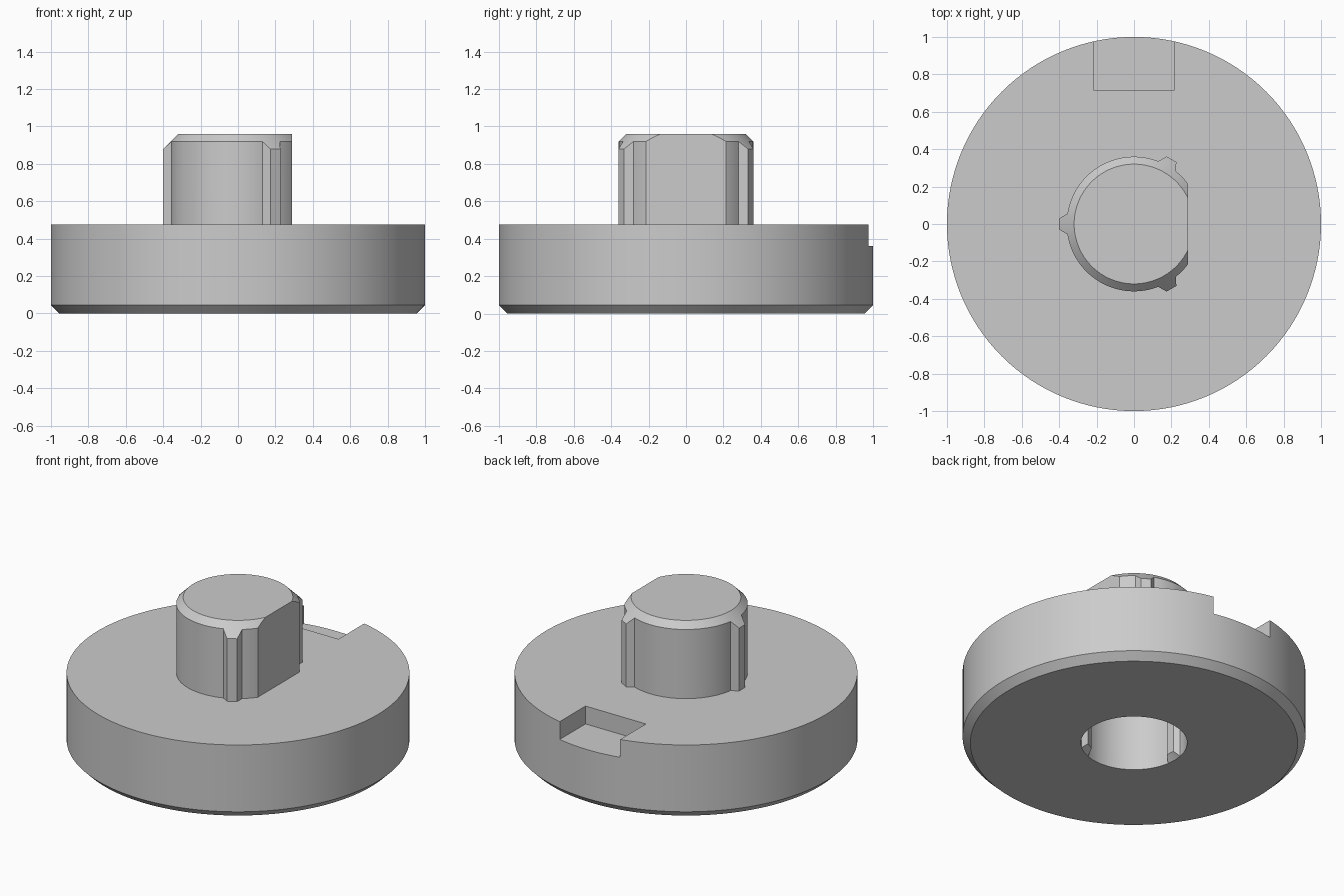
import bpy
import bmesh
from math import sin, cos, pi, radians, sqrt

RIB_ANGLES = [radians(a) for a in (60, 180, 300)]
SEGMENTS = 128

if "Cube" in bpy.data.objects:
    bpy.data.objects.remove(bpy.data.objects["Cube"], do_unlink=True)

grey = bpy.data.materials.new("light_grey")
grey.use_nodes = True
grey.diffuse_color = (0.6, 0.6, 0.6, 1)
grey.node_tree.nodes["Principled BSDF"].inputs["Base Color"].default_value = grey.diffuse_color


def make_object(name, bm):
    bmesh.ops.remove_doubles(bm, verts=bm.verts, dist=1e-5)
    bmesh.ops.recalc_face_normals(bm, faces=bm.faces)
    mesh = bpy.data.meshes.new(name)
    bm.to_mesh(mesh)
    bm.free()
    mesh.materials.append(grey)
    obj = bpy.data.objects.new(name, mesh)
    bpy.context.collection.objects.link(obj)
    return obj


def turned(name, profile):
    """Stack of circles (radius, height), bridged and capped."""
    bm = bmesh.new()
    rings = [[bm.verts.new((r * cos(2 * pi * i / SEGMENTS), r * sin(2 * pi * i / SEGMENTS), z))
              for i in range(SEGMENTS)] for r, z in profile]
    for low, high in zip(rings, rings[1:]):
        for i in range(SEGMENTS):
            j = (i + 1) % SEGMENTS
            bm.faces.new((low[i], low[j], high[j], high[i]))
    bm.faces.new(rings[0])
    bm.faces.new(rings[-1])
    return make_object(name, bm)


def ribbed_prism(name, radius, tip, bottom, top):
    """Extruded circle with three tapered ribs, outward or inward."""
    base_half, tip_half = 0.055, 0.03
    along = sqrt(radius ** 2 - base_half ** 2)
    gap = pi / 3 - base_half / radius
    outline = []
    for a in RIB_ANGLES:
        for u, v in ((along, -base_half), (tip, -tip_half), (tip, tip_half), (along, base_half)):
            outline.append((u * cos(a) - v * sin(a), u * sin(a) + v * cos(a)))
        steps = SEGMENTS // 3
        for i in range(1, steps):
            t = a + pi / 3 - gap + 2 * gap * i / steps
            outline.append((radius * cos(t), radius * sin(t)))
    bm = bmesh.new()
    face = bm.faces.new([bm.verts.new((x, y, bottom)) for x, y in outline])
    extruded = bmesh.ops.extrude_face_region(bm, geom=[face])["geom"]
    moved = [v for v in extruded if isinstance(v, bmesh.types.BMVert)]
    bmesh.ops.translate(bm, verts=moved, vec=(0, 0, top - bottom))
    return make_object(name, bm)


def box(name, low, high):
    bm = bmesh.new()
    bmesh.ops.create_cube(bm, size=1)
    for v in bm.verts:
        v.co = [l if c < 0 else h for c, l, h in zip(v.co, low, high)]
    return make_object(name, bm)


def cut(obj, tool, operation="DIFFERENCE"):
    tool.hide_render = True
    mod = obj.modifiers.new("cut", "BOOLEAN")
    mod.operation, mod.object, mod.solver = operation, tool, "EXACT"
    bpy.context.view_layer.objects.active = obj
    bpy.ops.object.modifier_apply(modifier=mod.name)
    bpy.data.objects.remove(tool, do_unlink=True)


# Disc with chamfered lower rim, rim notch and ribbed blind socket
disc = turned("disc", [(0.955, 0), (1, 0.045), (1, 0.475)])
cut(disc, box("notch_cutter", (-0.215, 0.715, 0.36), (0.215, 1.2, 0.6)))
cut(disc, ribbed_prism("socket_cutter", 0.31, 0.275, -0.1, 0.43))
cut(disc, turned("lead_in_cutter", [(0.31, -0.1), (0.31, 0), (0.26, 0.05)]))

# Ribbed post with conical top edge and one flat side
post = ribbed_prism("post", 0.36, 0.4, 0.46, 0.96)
cut(post, turned("cone_envelope", [(0.5, 0.4), (0.5, 0.78), (0.31, 0.97)]), "INTERSECT")
cut(post, box("flat_cutter", (0.29, -1, 0.3), (1, 1, 1.2)))

# Smooth curved walls, crisp edges
for obj in (disc, post):
    bpy.ops.object.select_all(action="DESELECT")
    obj.select_set(True)
    bpy.context.view_layer.objects.active = obj
    bpy.ops.object.shade_smooth_by_angle(angle=radians(25))
